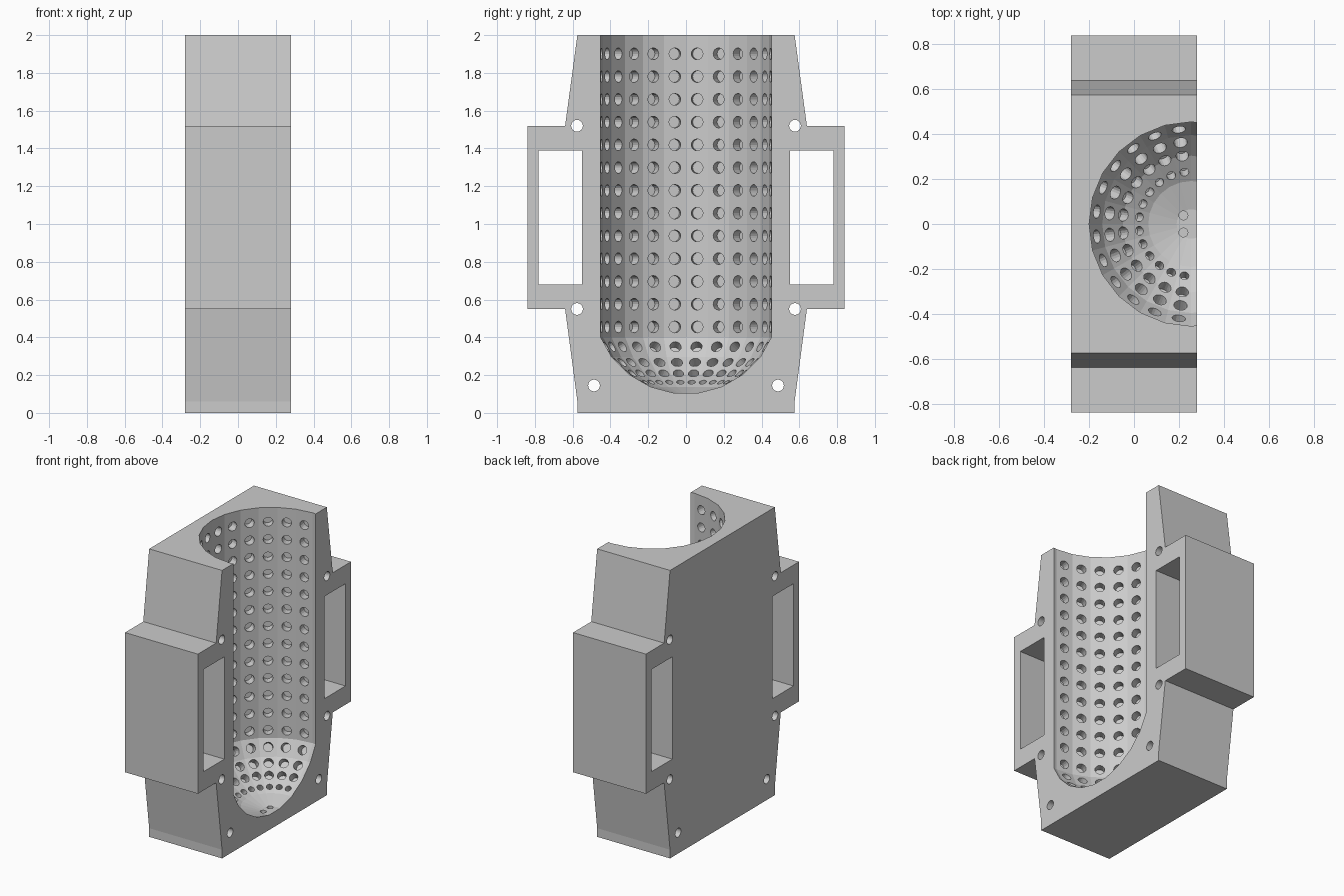
import bpy
import bmesh
from math import radians, sin, cos, pi
from mathutils import Vector, Matrix

cube = bpy.data.objects.get("Cube")
if cube:
    bpy.data.objects.remove(cube, do_unlink=True)

grey = bpy.data.materials.new("plain grey")
grey.use_nodes = True
grey.diffuse_color = (0.6, 0.6, 0.6, 1)
grey.node_tree.nodes["Principled BSDF"].inputs["Base Color"].default_value = (0.6, 0.6, 0.6, 1)

HALF = 0.28            # half thickness of the block
AXIS = 0.255           # x of the cavity axis
BORE = 0.455           # cavity radius
BALL, BALL_Z = 0.5, 0.6  # rounded floor: radius and centre height
SIDES = 24


def make_object(name, bm):
    bmesh.ops.recalc_face_normals(bm, faces=bm.faces)
    mesh = bpy.data.meshes.new(name)
    bm.to_mesh(mesh)
    bm.free()
    mesh.materials.append(grey)
    obj = bpy.data.objects.new(name, mesh)
    bpy.context.collection.objects.link(obj)
    return obj


def add_rod(bm, start, direction, radius, length, sides=16):
    """Closed cylinder running from start along direction."""
    direction = direction.normalized()
    turn = direction.to_track_quat('Z', 'Y').to_matrix().to_4x4()
    place = Matrix.Translation(start + direction * length / 2) @ turn
    bmesh.ops.create_cone(bm, cap_ends=True, segments=sides, radius1=radius,
                          radius2=radius, depth=length, matrix=place)


def subtract(target, cutter):
    cutter.hide_render = True
    mod = target.modifiers.new(cutter.name, 'BOOLEAN')
    mod.operation = 'DIFFERENCE'
    mod.solver = 'EXACT'
    mod.object = cutter
    bpy.context.view_layer.objects.active = target
    bpy.ops.object.modifier_apply(modifier=mod.name)
    bpy.data.objects.remove(cutter, do_unlink=True)


# Block: mirrored side outline extruded through the thickness
outline = [(0.575, 0), (0.575, 0.06), (0.64, 0.55), (0.84, 0.55),
           (0.84, 1.52), (0.64, 1.52), (0.575, 2)]
outline += [(-y, z) for y, z in reversed(outline)]
bm = bmesh.new()
face = bm.faces.new([bm.verts.new((-HALF, y, z)) for y, z in outline])
grown = bmesh.ops.extrude_face_region(bm, geom=[face])
bmesh.ops.translate(bm, vec=(2 * HALF, 0, 0),
                    verts=[v for v in grown["geom"] if isinstance(v, bmesh.types.BMVert)])
body = make_object("mould_half", bm)

# Cavity: faceted bore with a rounded floor
profile = []
for polar in (7.5, 22.5, 37.5, 52.5):
    a = radians(polar)
    profile.append((BALL * sin(a), BALL_Z - BALL * cos(a)))
profile += [(BORE, 0.4), (BORE, 2.2)]
bm = bmesh.new()
rings = []
for r, z in profile:
    rings.append([bm.verts.new((AXIS + r * cos(2 * pi * i / SIDES),
                                r * sin(2 * pi * i / SIDES), z)) for i in range(SIDES)])
for low, high in zip(rings, rings[1:]):
    for i in range(SIDES):
        j = (i + 1) % SIDES
        bm.faces.new((low[i], low[j], high[j], high[i]))
bm.faces.new(rings[0])
bm.faces.new(rings[-1])
subtract(body, make_object("cavity_cutter", bm))

# Dimples: radial blind holes in the bore wall and the floor
bm = bmesh.new()
inset, sunk = 0.04, 0.05
for column in range(12):
    a = radians(97.5 + 15 * column)
    out = Vector((cos(a), sin(a), 0))
    for row in range(13):
        hub = Vector((AXIS, 0, 0.455 + 0.1205 * row))
        add_rod(bm, hub + out * (BORE - inset), out, 0.031, inset + sunk)
    for polar, radius in ((59.5, 0.03), (47.7, 0.03), (38, 0.028), (28, 0.02)):
        p = radians(polar)
        ray = out * sin(p) + Vector((0, 0, -cos(p)))
        add_rod(bm, Vector((AXIS, 0, BALL_Z)) + ray * (BALL - inset), ray, radius, inset + sunk)
for side in (-1, 1):
    add_rod(bm, Vector((0.22, 0.038 * side, 0.14)), Vector((0, 0, -1)), 0.02, inset + sunk)
subtract(body, make_object("dimple_cutter", bm))

# Handle slots and bolt holes, cut straight through on both sides
bm = bmesh.new()
for side in (-1, 1):
    place = Matrix.Translation((0, 0.665 * side, 1.035)) @ Matrix.Diagonal((1, 0.23, 0.71, 1))
    bmesh.ops.create_cube(bm, size=1, matrix=place)
    for y, z in ((0.577, 1.52), (0.577, 0.55), (0.487, 0.145)):
        add_rod(bm, Vector((-0.5, y * side, z)), Vector((1, 0, 0)), 0.031, 1, SIDES)
subtract(body, make_object("slot_cutter", bm))
